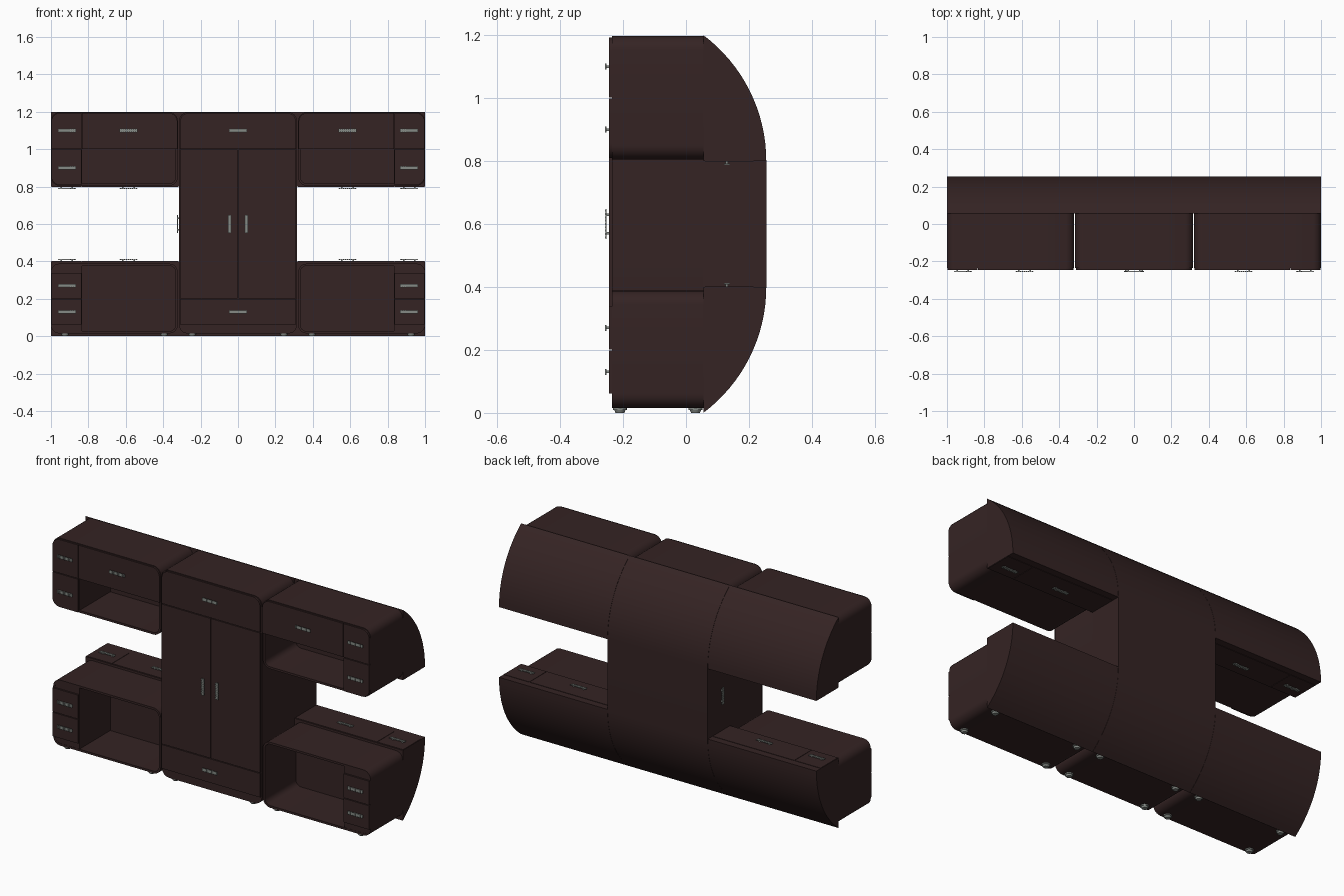
import bpy, bmesh, math

old = bpy.data.objects.get("Cube")
if old:
    bpy.data.objects.remove(old, do_unlink=True)


def material(name, rgb):
    m = bpy.data.materials.new(name)
    m.use_nodes = True
    m.diffuse_color = (*rgb, 1)
    m.node_tree.nodes["Principled BSDF"].inputs["Base Color"].default_value = (*rgb, 1)
    return m


WOOD = material("dark_brown_wood", (0.035, 0.017, 0.017))
METAL = material("grey_metal", (0.24, 0.26, 0.24))

FRONT, BACK = -0.235, 0.055   # depth of the front cabinets
R, WALL, GAP = 0.045, 0.012, 0.002


def finish(name, bm, mat):
    bmesh.ops.recalc_face_normals(bm, faces=bm.faces)
    mesh = bpy.data.meshes.new(name)
    bm.to_mesh(mesh)
    bm.free()
    mesh.materials.append(mat)
    mesh.shade_smooth()
    mesh.set_sharp_from_angle(angle=math.radians(30))
    ob = bpy.data.objects.new(name, mesh)
    bpy.context.collection.objects.link(ob)
    return ob


def outline(x0, x1, z0, z1, radii, steps=6):
    """Rectangle in x and z; radii run bottom left, bottom right, top right, top left."""
    signs = ((1, 1), (-1, 1), (-1, -1), (1, -1))
    corners = ((x0, z0), (x1, z0), (x1, z1), (x0, z1))
    pts = []
    for i, ((x, z), (sx, sz), r) in enumerate(zip(corners, signs, radii)):
        if r == 0:
            pts.append((x, z))
            continue
        for k in range(steps + 1):
            a = math.pi + (i + k / steps) * math.pi / 2
            pts.append((x + sx * r + r * math.cos(a), z + sz * r + r * math.sin(a)))
    return pts


def prism(name, x0, x1, z0, z1, y0=FRONT, y1=BACK, radii=(0, 0, 0, 0), mat=WOOD):
    bm = bmesh.new()
    loops = [[bm.verts.new((x, y, z)) for x, z in outline(x0, x1, z0, z1, radii)]
             for y in (y0, y1)]
    for loop in loops:
        bm.faces.new(loop)
    n = len(loops[0])
    for i in range(n):
        j = (i + 1) % n
        bm.faces.new((loops[0][i], loops[0][j], loops[1][j], loops[1][i]))
    return finish(name, bm, mat)


def frame(name, x0, x1, z0, z1):
    """Open rounded carcass tube."""
    bm = bmesh.new()
    loops = []
    for inset, y in ((0, FRONT), (0, BACK), (WALL, BACK), (WALL, FRONT)):
        pts = outline(x0 + inset, x1 - inset, z0 + inset, z1 - inset, [R - inset] * 4)
        loops.append([bm.verts.new((x, y, z)) for x, z in pts])
    n = len(loops[0])
    for a, b in zip(loops, loops[1:] + loops[:1]):
        for i in range(n):
            j = (i + 1) % n
            bm.faces.new((a[i], a[j], b[j], b[i]))
    return finish(name, bm, WOOD)


def panel(name, x0, x1, z0, z1, radii=(0, 0, 0, 0)):
    """Thin door or drawer front standing proud of the carcass."""
    return prism(name, x0 + GAP, x1 - GAP, z0 + GAP, z1 - GAP, FRONT - 0.01, FRONT, radii)


def handle(name, pos, rotation=(0, 0, 0)):
    """Ribbed bar on two posts, standing out along its local -y."""
    bm = bmesh.new()

    def box(cx, cy, sx, sy, sz):
        vs = bmesh.ops.create_cube(bm, size=1)["verts"]
        bmesh.ops.scale(bm, vec=(sx, sy, sz), verts=vs)
        bmesh.ops.translate(bm, vec=(cx, cy, 0), verts=vs)

    box(0, -0.0085, 0.096, 0.003, 0.016)
    for s in (-1, 1):
        box(s * 0.03, -0.0035, 0.008, 0.007, 0.008)
    for k in range(9):
        box((k - 4) * 0.0105, -0.0095, 0.006, 0.005, 0.019)
    ob = finish(name, bm, METAL)
    ob.location, ob.rotation_euler = pos, rotation
    return ob


def back_section(name, x0, x1, low, high):
    """Bulging rear volume: vertical middle with an arc at each end."""
    radius, cy, steps = 0.5, -0.245, 16
    sweep = math.asin(0.8)
    pts = []
    if low:
        pts += [(cy + radius * math.cos(a), 0.4 + radius * math.sin(a))
                for a in (-sweep * (1 - k / steps) for k in range(steps + 1))]
    if high:
        pts += [(cy + radius * math.cos(a), 0.8 + radius * math.sin(a))
                for a in (sweep * k / steps for k in range(steps + 1))]
    if not (low and high):
        pts.append((BACK, 0.4 if low else 0.8))
    bm = bmesh.new()
    face = bm.faces.new([bm.verts.new((x0, y, z)) for y, z in pts])
    new = bmesh.ops.extrude_face_region(bm, geom=[face])["geom"]
    bm.faces.new([bm.verts.new((x0, y, z)) for y, z in pts]) if not face.is_valid else None
    bmesh.ops.translate(bm, vec=(x1 - x0, 0, 0),
                        verts=[g for g in new if isinstance(g, bmesh.types.BMVert)])
    return finish(name, bm, WOOD)


def foot(name, x, y):
    bm = bmesh.new()
    for r1, r2, z, h in ((0.022, 0.022, 0.0125, 0.007), (0.014, 0.018, 0.0045, 0.009)):
        vs = bmesh.ops.create_cone(bm, cap_ends=True, segments=16,
                                   radius1=r1, radius2=r2, depth=h)["verts"]
        bmesh.ops.translate(bm, vec=(x, y, z), verts=vs)
    return finish(name, bm, METAL)


# Central wardrobe
prism("wardrobe_body", -0.315, 0.315, 0.015, 1.197, radii=[R] * 4)
panel("wardrobe_top_drawer", -0.312, 0.312, 1.0, 1.195, (0, 0, R, R))
panel("wardrobe_bottom_drawer", -0.312, 0.312, 0.06, 0.2)
panel("wardrobe_right_door", -0.312, 0, 0.2, 1.0)
panel("wardrobe_left_door", 0, 0.312, 0.2, 1.0)
back_section("wardrobe_back", -0.315, 0.315, True, True)
FACE = FRONT - 0.01
for z in (1.1, 0.13):
    handle("wardrobe_drawer_handle", (0, FACE, z))
for x in (-0.045, 0.045):
    handle("wardrobe_door_handle", (x, FACE, 0.6), (0, math.pi / 2, 0))
handle("wardrobe_side_handle", (-0.315, 0.13, 0.6), (0, math.pi / 2, -math.pi / 2))
for x in (-0.245, 0.245):
    for y in (-0.21, 0.03):
        foot("wardrobe_foot", x, y)

# Wings on both sides
INNER, SPLIT, OUTER = 0.322, 0.835, 1.0
for side, s in (("right", -1), ("left", 1)):
    def span(a, b):
        return sorted((s * a, s * b))

    def mirrored(bottom_outer, top_outer, top_inner=0):
        """Corner radii for a piece on this side."""
        if s > 0:
            return (0, bottom_outer, top_outer, top_inner)
        return (bottom_outer, 0, top_inner, top_outer)

    # Upper cabinet: drawer column, wide drawer and open shelf
    frame(f"{side}_upper_carcass", *span(INNER, OUTER), 0.805, 1.197)
    prism(f"{side}_upper_back_panel", *span(INNER + 0.005, OUTER - 0.005),
          0.81, 1.19, 0.043, 0.054, [R - 0.005] * 4)
    prism(f"{side}_upper_drawer_column", *span(SPLIT, OUTER - 0.005),
          0.81, 1.19, FRONT + 0.001, 0.05, mirrored(R - 0.005, R - 0.005))
    prism(f"{side}_upper_wide_drawer_box", *span(INNER + 0.005, SPLIT),
          1.0, 1.19, FRONT + 0.001, 0.05, mirrored(0, 0, R - 0.005))
    panel(f"{side}_upper_wide_drawer", *span(INNER, SPLIT), 1.0, 1.195, mirrored(0, 0, R))
    panel(f"{side}_upper_top_drawer", *span(SPLIT, OUTER), 1.0, 1.195, mirrored(0, R))
    panel(f"{side}_upper_low_drawer", *span(SPLIT, OUTER), 0.807, 1.0, mirrored(R, 0))

    # Lower cabinet: drawer column and open niche
    frame(f"{side}_lower_carcass", *span(INNER, OUTER), 0.015, 0.388)
    prism(f"{side}_lower_back_panel", *span(INNER + 0.005, OUTER - 0.005),
          0.02, 0.383, 0.043, 0.054, [R - 0.005] * 4)
    prism(f"{side}_lower_drawer_column", *span(SPLIT, OUTER - 0.005),
          0.02, 0.383, FRONT + 0.001, 0.05, mirrored(R - 0.005, R - 0.005))
    panel(f"{side}_lower_low_drawer", *span(SPLIT, OUTER), 0.06, 0.2)
    panel(f"{side}_lower_top_drawer", *span(SPLIT, OUTER), 0.2, 0.34)

    for x, z in ((0.915, 1.1), (0.915, 0.9), (0.585, 1.1), (0.915, 0.27), (0.915, 0.13)):
        handle(f"{side}_drawer_handle", (s * x, FACE, z))
    for x in (0.925, 0.395):
        for y in (-0.21, 0.03):
            foot(f"{side}_foot", s * x, y)

    # Curved rear compartments with flush lids
    back_section(f"{side}_upper_back", *span(0.316, OUTER), False, True)
    back_section(f"{side}_lower_back", *span(0.316, OUTER), True, False)
    for a, b, hx in ((0.32, SPLIT, 0.585), (SPLIT, OUTER, 0.915)):
        x0, x1 = span(a, b)
        for z, flip in ((0.4, -1), (0.8, 1)):
            lo, hi = (z, z + 0.002) if flip < 0 else (z - 0.002, z)
            prism(f"{side}_rear_lid", x0 + GAP, x1 - GAP, lo, hi, 0.06, 0.215)
            handle(f"{side}_rear_lid_handle", (s * hx, 0.13, z - flip * 0.001),
                   (flip * math.pi / 2, 0, 0))
